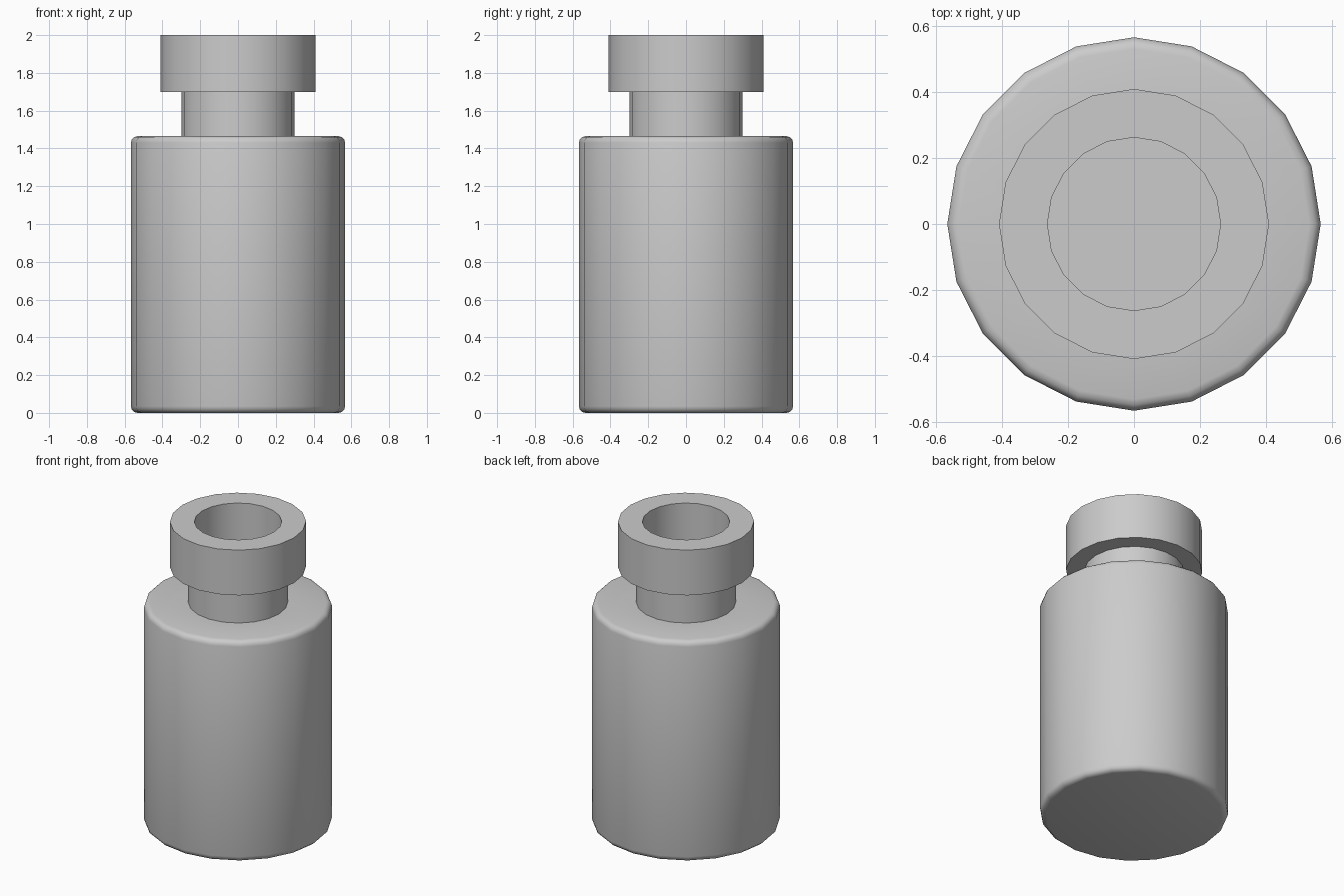
import bpy, bmesh, math

if "Cube" in bpy.data.objects:
    bpy.data.objects.remove(bpy.data.objects["Cube"])

SIDES = 20


def lathe(name, profile):
    """Revolve an (r, z) profile around z; ends on the axis close up."""
    bm = bmesh.new()
    verts = [bm.verts.new((r, 0, z)) for r, z in profile]
    edges = [bm.edges.new(pair) for pair in zip(verts, verts[1:])]
    bmesh.ops.spin(bm, geom=verts + edges, cent=(0, 0, 0), axis=(0, 0, 1),
                   angle=math.tau, steps=SIDES, use_merge=True)
    bmesh.ops.remove_doubles(bm, verts=bm.verts, dist=1e-4)
    bmesh.ops.recalc_face_normals(bm, faces=bm.faces)
    mesh = bpy.data.meshes.new(name)
    bm.to_mesh(mesh)
    bm.free()
    obj = bpy.data.objects.new(name, mesh)
    bpy.context.collection.objects.link(obj)
    bpy.context.view_layer.objects.active = obj
    obj.select_set(True)
    bpy.ops.object.shade_smooth_by_angle(angle=math.radians(35))
    return obj


def corner(r, z, size, start, steps=3):
    """Quarter-round profile points about centre (r, z)."""
    return [(r + size * math.cos(a), z + size * math.sin(a))
            for a in (start + math.pi / 2 * i / steps for i in range(steps + 1))]


R, TOP, B = 0.567, 1.465, 0.035

# Outside: rounded body, neck and thick lip
outside = [(0, 0)]
outside += corner(R - B, B, B, -math.pi / 2)
outside += corner(R - B, TOP - B, B, 0)
outside += [(0.30, TOP), (0.30, 1.70), (0.41, 1.70), (0.41, 2.0)]

# Inside: mouth bore running down into the neck, flat floor
inside = [(0.263, 2.0), (0.263, TOP), (0, TOP)]

lathe("bottle", outside + inside)
